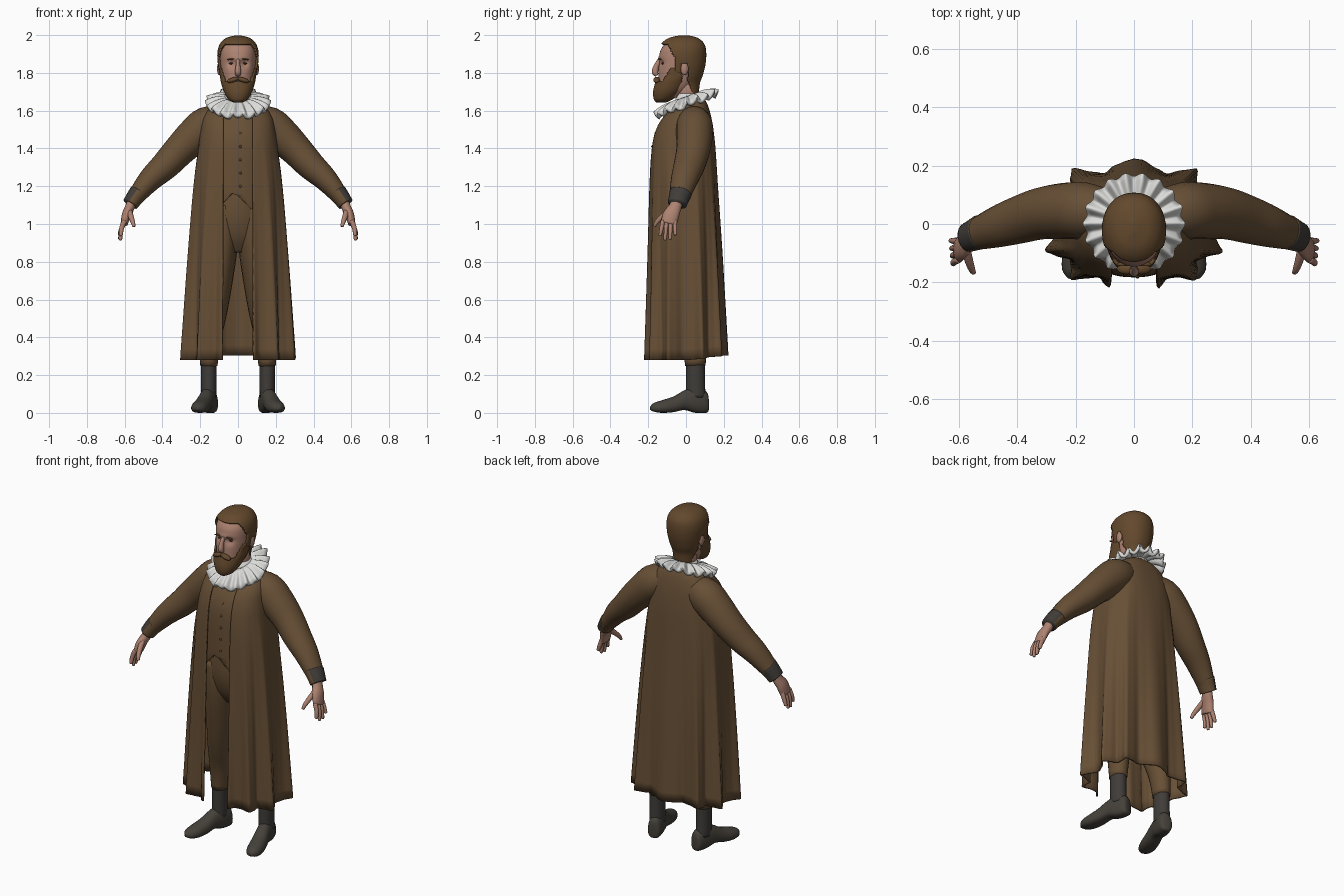
import bpy, bmesh, math
from mathutils import Vector

if "Cube" in bpy.data.objects:
    bpy.data.objects.remove(bpy.data.objects["Cube"])


def material(name, rgb):
    m = bpy.data.materials.new(name)
    m.use_nodes = True
    col = (*rgb, 1)
    m.diffuse_color = col
    bsdf = m.node_tree.nodes["Principled BSDF"]
    bsdf.inputs["Base Color"].default_value = col
    bsdf.inputs["Roughness"].default_value = 0.8
    return m


CLOTH = material("brown_cloth", (0.135, 0.078, 0.036))
HAIR = material("brown_hair", (0.125, 0.066, 0.026))
SKIN = material("skin", (0.42, 0.225, 0.165))
RUFF = material("white_linen", (0.72, 0.72, 0.70))
DARK = material("dark_grey_cuff", (0.05, 0.045, 0.04))
SHOE = material("dark_leather", (0.06, 0.052, 0.042))
EYE = material("dark_eye", (0.06, 0.035, 0.025))


def loft(name, rings, mats, closed=True, caps=True, subsurf=0, thick=0, keep=None, paint=None):
    """Skin a list of rings of points into one smooth object."""
    bm = bmesh.new()
    rows = [[bm.verts.new(p) for p in ring] for ring in rings]
    n = len(rows[0])
    for a, b in zip(rows, rows[1:]):
        for i in range(n if closed else n - 1):
            j = (i + 1) % n
            bm.faces.new((a[i], a[j], b[j], b[i]))
    if caps and closed:
        bm.faces.new(rows[0])
        bm.faces.new(rows[-1])
    bmesh.ops.recalc_face_normals(bm, faces=bm.faces)
    if keep:
        bad = [f for f in bm.faces if not keep(f.calc_center_median())]
        bmesh.ops.delete(bm, geom=bad, context='FACES')
    for f in bm.faces:
        f.smooth = True
        if paint:
            f.material_index = paint(f)
    mesh = bpy.data.meshes.new(name)
    bm.to_mesh(mesh)
    bm.free()
    ob = bpy.data.objects.new(name, mesh)
    bpy.context.collection.objects.link(ob)
    for m in mats:
        mesh.materials.append(m)
    if thick:
        mod = ob.modifiers.new("thickness", 'SOLIDIFY')
        mod.thickness = thick
    if subsurf:
        mod = ob.modifiers.new("smooth", 'SUBSURF')
        mod.levels = mod.render_levels = subsurf


def sample(levels, steps):
    """Catmull-Rom interpolation of rows of numbers."""
    out = []
    pad = [levels[0]] + levels + [levels[-1]]
    for k in range(len(levels) - 1):
        p, q, r, s = pad[k:k + 4]
        for t in (i / steps for i in range(steps)):
            out.append([b + t * (c - a) / 2 + t * t * (a - 2.5 * b + 2 * c - d / 2)
                        + t ** 3 * (1.5 * (b - c) + (d - a) / 2)
                        for a, b, c, d in zip(p, q, r, s)])
    return out + [list(levels[-1])]


def power(v, p):
    return math.copysign(abs(v) ** p, v)


def oval(z, hw, front, back, n=48, p=1.0):
    """Horizontal ring given its half width and front and back limits."""
    yc, ry = (front + back) / 2, (back - front) / 2
    return [Vector((hw * power(math.cos(a), p), yc + ry * power(math.sin(a), p), z))
            for a in (2 * math.pi * i / n for i in range(n))]


def tube(name, path, mats, n=14, side=1, **kw):
    """Path rows are x, y, z, radius along y, radius across."""
    path = sample(path, 4)
    pts = [Vector((side * r[0], r[1], r[2])) for r in path]
    rings = []
    for k, c in enumerate(pts):
        t = (pts[min(k + 1, len(pts) - 1)] - pts[max(k - 1, 0)]).normalized()
        u = Vector((0, 1, 0))
        u = (u - t * u.dot(t)).normalized()
        v = t.cross(u)
        rings.append([c + u * path[k][3] * math.cos(a) + v * path[k][4] * math.sin(a)
                      for a in (2 * math.pi * i / n for i in range(n))])
    loft(name, rings, mats, **kw)


def ball(name, centre, size, mat, tilt=0):
    bpy.ops.mesh.primitive_uv_sphere_add(segments=16, ring_count=10, location=centre, rotation=(0, tilt, 0))
    ob = bpy.context.object
    ob.name = name
    ob.scale = size
    ob.data.materials.append(mat)
    bpy.ops.object.shade_smooth()


# Long open coat with deepening folds and flared front edges
COAT_P = 0.75
coat = sample([(0.28, .288, -.205, .203), (0.8, .264, -.20, .185), (1.2, .238, -.195, .165),
               (1.4, .212, -.185, .155), (1.5, .198, -.163, .145), (1.56, .185, -.13, .135),
               (1.61, .155, -.085, .122), (1.645, .12, -.06, .108), (1.67, .08, -.04, .09)], 6)
rings = []
N = 140
for z, hw, front, back in coat:
    gap = math.asin(min(.95, .078 / hw) ** (1 / COAT_P))
    depth = .1 * max(0, min(1, (1.5 - z) / 1.2)) ** 1.1
    yc, ry = (front + back) / 2, (back - front) / 2
    ring = []
    for i in range(N + 1):
        a = -math.pi / 2 + gap + (2 * math.pi - 2 * gap) * i / N
        b = a - math.pi / 2
        fold = 1 + depth * (.5 * math.cos(10 * b) + .5 * (1 - 2 * abs(math.sin(5 * b))))
        fold += depth * (.12 * math.cos(30 * b + 1) + 1.2 * math.exp(-(min(i, N - i) / 4) ** 2))
        drop = .025 * max(0, math.sin(a)) * max(0, 1 - (z - .28) / .4)
        ring.append((hw * fold * power(math.cos(a), COAT_P),
                     yc + ry * fold * power(math.sin(a), COAT_P), z + drop))
    rings.append(ring)
loft("long_coat", rings, [CLOTH], closed=False, thick=.01)

# Doublet with a notched hem, and its buttons
rings = [oval(*r, p=.85) for r in sample([(1.07, .16, -.18, .1), (1.2, .165, -.183, .1), (1.4, .165, -.18, .1),
                                          (1.5, .15, -.158, .1), (1.57, .12, -.115, .09), (1.62, .09, -.075, .08),
                                          (1.66, .06, -.05, .07)], 4)]
for ring in rings:
    for v in ring:
        v.z = max(v.z, 1.07 + max(0, .1 - abs(v.x + .02)))
loft("doublet", rings, [CLOTH], caps=False)
for k in range(5):
    z = 1.2 + k * .07
    ball("doublet_button", (.012, -.181 + max(0, z - 1.4) * .25, z), (.007, .006, .007), HAIR)

# Breeches
loft("breeches_seat", [oval(*r) for r in sample([(.85, .07, -.09, .05), (.93, .14, -.14, .08),
                                                (1.05, .16, -.168, .1), (1.24, .155, -.165, .09)], 4)], [CLOTH])

# White pleated ruff, tilted down at the front
rings = []
for t in (0, .2, .4, .6, .8, 1):
    ring = []
    for i in range(216):
        a = 2 * math.pi * i / 216
        wave = math.cos(18 * a)
        r = .066 + .104 * t + .006 * t * wave
        y = r * math.sin(a)
        ring.append((r * math.cos(a), y, 1.675 + .36 * y - .035 * t * t + .014 * t * wave
                     + .006 * t * math.sin(7 * a)))
    rings.append(ring)
loft("ruff_collar", rings, [RUFF], caps=False, thick=.018)
loft("collar_band", [oval(1.6, .085, -.06, .1), oval(1.69, .068, -.055, .085)], [RUFF])

# Neck and head with eye sockets
loft("neck", [oval(1.6, .065, -.05, .07), oval(1.8, .065, -.06, .065)], [SKIN])
skull = [(1.67, .04, -.13, -.03), (1.72, .07, -.145, .03), (1.78, .086, -.146, .07), (1.85, .094, -.143, .09),
         (1.91, .094, -.138, .092), (1.95, .083, -.115, .085), (1.978, .055, -.08, .055), (1.988, .01, -.03, .01)]
rings = [oval(*r, n=64, p=.9) for r in sample(skull, 6)]
for ring in rings:
    for v in ring:
        if v.y < -.05:
            d = (abs(v.x) - .036) ** 2 + (v.z - 1.85) ** 2
            v.y += .016 * math.exp(-d / .0004)
            v.y -= .007 * math.exp(-(v.z - 1.876) ** 2 / .0001) * math.exp(-v.x ** 2 / .003)
loft("head", rings, [SKIN])


# Hair cap, cut back around the face and ears
def hair_area(c):
    if c.z > 1.955:
        return True
    if c.z < 1.8:
        return c.y > .01 + max(0, 1.76 - c.z) * .4
    if c.z < 1.85:
        return c.y > .012 or -.055 < c.y < -.03
    return c.y > -.055 - .5 * max(0, c.z - 1.87)


hair = [(1.69, .066, -.07, .068), (1.745, .078, -.1, .074), (1.79, .096, -.14, .09), (1.85, .107, -.153, .104),
        (1.91, .109, -.15, .107), (1.955, .095, -.13, .096), (1.985, .062, -.09, .062), (1.999, .01, -.03, .01)]
loft("hair", [oval(*r, n=80, p=.92) for r in sample(hair, 10)], [HAIR], thick=.012, keep=hair_area)


# Beard wrapping the jaw, and moustache
def beard_area(c):
    return c.z < 1.757 + max(0, min(.065, (c.y + .125) * 1.5)) and c.y < -.022


beard = [(1.642, .02, -.155, -.11), (1.66, .05, -.17, -.07), (1.7, .075, -.174, -.02), (1.75, .09, -.163, .02),
         (1.79, .097, -.15, .06), (1.84, .102, -.15, .08)]
loft("beard", [oval(*r, n=80, p=.95) for r in sample(beard, 8)], [HAIR], thick=.012, keep=beard_area)

# Nose
tube("nose", [(0, -.138, 1.87, .012, .011), (0, -.155, 1.84, .014, .012), (0, -.164, 1.805, .018, .017),
              (0, -.152, 1.787, .01, .014)], [SKIN], subsurf=1)

for s, word in ((1, "left"), (-1, "right")):
    # Facial details
    ball(word + "_moustache", (s * .026, -.155, 1.763), (.034, .018, .013), HAIR, s * .3)
    ball(word + "_eye", (s * .036, -.122, 1.85), (.011, .008, .005), EYE)
    ball(word + "_eyebrow", (s * .038, -.138, 1.872), (.022, .007, .004), HAIR, s * .15)
    ball(word + "_ear", (s * .099, -.008, 1.822), (.012, .021, .034), SKIN)

    # Sleeve and dark outer cuff
    tube(word + "_sleeve", [(.06, .035, 1.555, .07, .07), (.16, .045, 1.525, .096, .098),
                            (.23, .045, 1.468, .097, .096), (.31, .038, 1.39, .09, .085),
                            (.385, .017, 1.31, .083, .076), (.47, -.01, 1.23, .071, .062),
                            (.565, -.043, 1.115, .049, .04)], [CLOTH], n=20, side=s)
    tube(word + "_cuff", [(.528, -.028, 1.165, .06, .049), (.55, -.038, 1.135, .055, .046),
                          (.57, -.046, 1.105, .051, .042)], [CLOTH, DARK], n=20, side=s,
         paint=lambda f: int(f.normal.x * s > .3))

    # Hand, fingers and thumb
    tube(word + "_palm", [(.557, -.045, 1.13, .03, .026), (.572, -.057, 1.09, .034, .026),
                          (.59, -.078, 1.05, .043, .025), (.603, -.092, 1.0, .042, .019)], [SKIN], side=s)
    for k, name in enumerate(("index", "middle", "ring", "little")):
        y, tip = -.122 + .021 * k, -.138 + .027 * k
        low = (.935, .912, .915, .94)[k]
        tube(f"{word}_{name}_finger", [(.6, y, 1.02, .013, .015), (.617, (y + tip) / 2, .975, .012, .014),
                                       (.62 + .003 * k, tip, low, .009, .01)], [SKIN], n=8, side=s, subsurf=1)
    tube(word + "_thumb", [(.578, -.08, 1.075, .018, .018), (.567, -.125, 1.04, .016, .016),
                           (.557, -.155, 1.01, .013, .013), (.55, -.168, .985, .008, .009)],
         [SKIN], n=8, side=s, subsurf=1)

    # Breeches leg and stocking
    tube(word + "_breeches_leg", [(.08, -.035, 1.1, .125, .08), (.08, -.03, .9, .12, .08),
                                  (.115, 0, .6, .088, .07), (.145, .04, .4, .068, .058),
                                  (.155, .05, .25, .054, .046)], [CLOTH], n=20, side=s)
    tube(word + "_stocking", [(.155, .05, .28, .05, .042), (.155, .05, .18, .05, .041),
                              (.155, .052, .08, .052, .04)], [DARK], n=20, side=s)

    # Shoe, lofted from heel to toe and turned outwards
    rings = []
    turn = s * math.radians(15)
    for y, w, top, sole in sample([(.07, .015, .075, .012), (.058, .036, .115, 0), (.0, .042, .14, 0),
                                   (-.06, .042, .12, .015), (-.12, .046, .087, .004), (-.18, .046, .068, 0),
                                   (-.225, .034, .054, .006), (-.247, .008, .035, .016)], 4):
        ring = []
        for i in range(20):
            a = 2 * math.pi * i / 20
            h = (top - sole) * .4
            z = sole + h + math.sin(a) * (top - sole - h if math.sin(a) > 0 else h)
            x = w * power(math.cos(a), .6 if math.sin(a) < 0 else .9)
            ring.append((s * .155 + x * math.cos(turn) - y * math.sin(turn),
                         .05 + x * math.sin(turn) + y * math.cos(turn), z))
        rings.append(ring)
    loft(word + "_shoe", rings, [SHOE])
